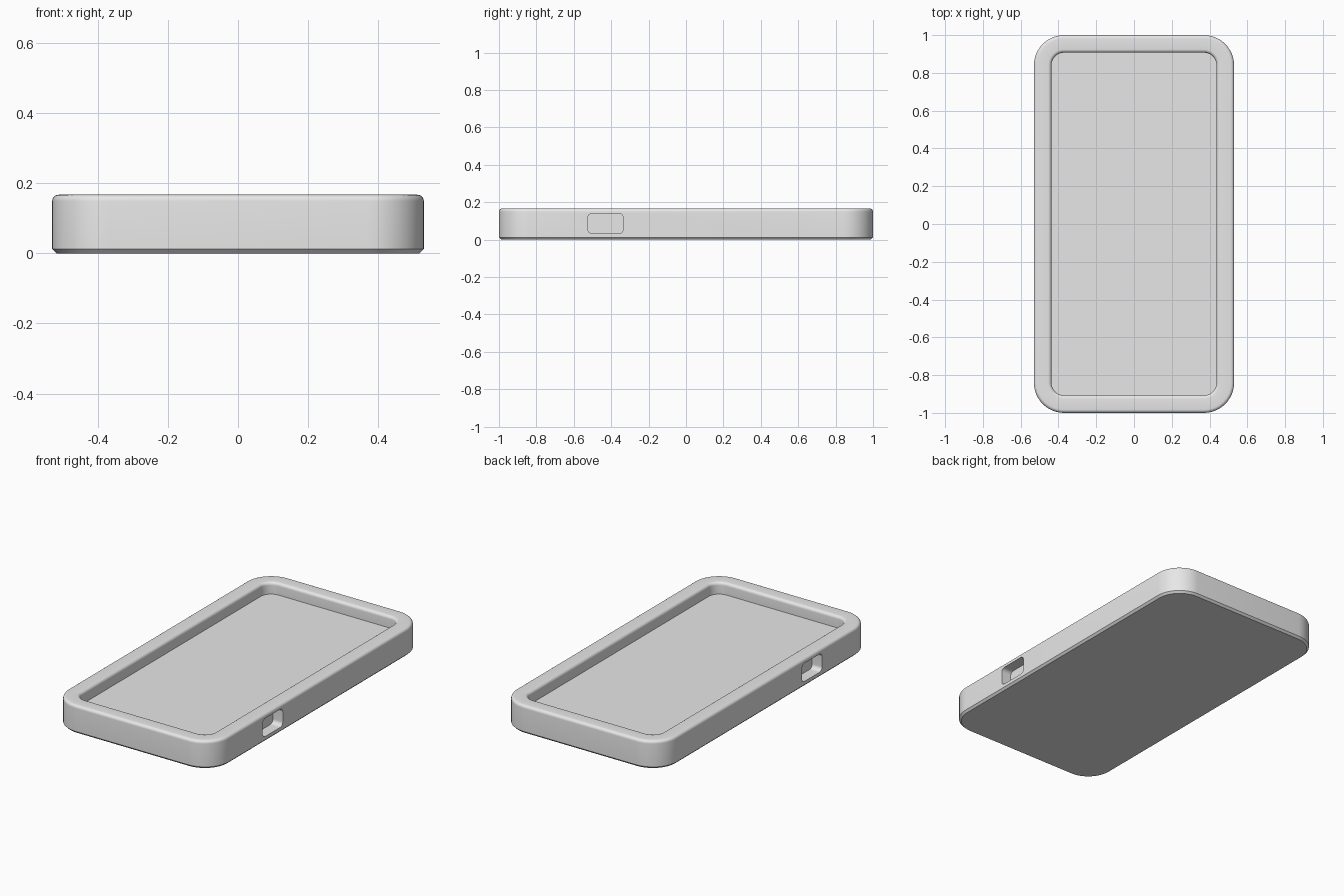
import bpy, bmesh
from math import sin, cos, pi, radians
from mathutils import Matrix

old = bpy.data.objects.get("Cube")
if old:
    bpy.data.objects.remove(old, do_unlink=True)

grey = bpy.data.materials.new("plain_grey")
grey.use_nodes = True
grey.diffuse_color = (0.8, 0.8, 0.8, 1)
grey.node_tree.nodes["Principled BSDF"].inputs["Base Color"].default_value = (0.8, 0.8, 0.8, 1)

HALF_X, HALF_Y, HEIGHT = 0.53, 1.0, 0.167
CORNER, RIM, FLOOR = 0.16, 0.093, 0.097


def rounded_rect(hx, hy, r, steps=12):
    """Outline points of a rectangle with rounded corners, counter-clockwise."""
    points = []
    for i, (sx, sy) in enumerate([(1, 1), (-1, 1), (-1, -1), (1, -1)]):
        for k in range(steps + 1):
            a = (i + k / steps) * pi / 2
            points.append((sx * (hx - r) + r * cos(a), sy * (hy - r) + r * sin(a)))
    return points


def loft(name, hx, hy, r, profile):
    """Stack rounded outlines along (inset, height) pairs and cap both ends."""
    bm = bmesh.new()
    rings = []
    for inset, z in profile:
        outline = rounded_rect(hx - inset, hy - inset, r - inset)
        rings.append([bm.verts.new((x, y, z)) for x, y in outline])
    for low, high in zip(rings, rings[1:]):
        for i in range(len(low)):
            j = (i + 1) % len(low)
            bm.faces.new((low[i], low[j], high[j], high[i]))
    bm.faces.new(rings[0][::-1])
    bm.faces.new(rings[-1])
    bmesh.ops.recalc_face_normals(bm, faces=bm.faces)
    mesh = bpy.data.meshes.new(name)
    bm.to_mesh(mesh)
    bm.free()
    mesh.materials.append(grey)
    obj = bpy.data.objects.new(name, mesh)
    bpy.context.collection.objects.link(obj)
    return obj


# Case: chamfered base, rounded rim, recessed tray floor
FILLET, CHAMFER, STEPS = 0.018, 0.012, 6
arc = [i * pi / 2 / STEPS for i in range(STEPS + 1)]
top = HEIGHT - FILLET
profile = [(CHAMFER, 0), (0, CHAMFER)]
profile += [(FILLET * (1 - cos(a)), top + FILLET * sin(a)) for a in arc]
profile += [(RIM - FILLET * (1 - sin(a)), top + FILLET * cos(a)) for a in arc]
profile += [(RIM, FLOOR)]
case = loft("case", HALF_X, HALF_Y, CORNER, profile)

# Button pockets, one in each long side
DEPTH = 0.065
for side in (1, -1):
    cutter = loft("pocket_cutter", 0.095, 0.054, 0.025, [(0, -DEPTH), (0, DEPTH)])
    turn = Matrix(((0, 0, 1), (1, 0, 0), (0, 1, 0))).to_4x4()
    cutter.data.transform(Matrix.Translation((side * HALF_X, -0.43, 0.086)) @ turn)
    cutter.hide_render = True
    cut = case.modifiers.new("pocket", "BOOLEAN")
    cut.operation = "DIFFERENCE"
    cut.solver = "EXACT"
    cut.object = cutter
    bpy.context.view_layer.objects.active = case
    bpy.ops.object.modifier_apply(modifier=cut.name)
    bpy.data.objects.remove(cutter, do_unlink=True)

bpy.ops.object.select_all(action="DESELECT")
case.select_set(True)
bpy.context.view_layer.objects.active = case
bpy.ops.object.shade_smooth_by_angle(angle=radians(30))
